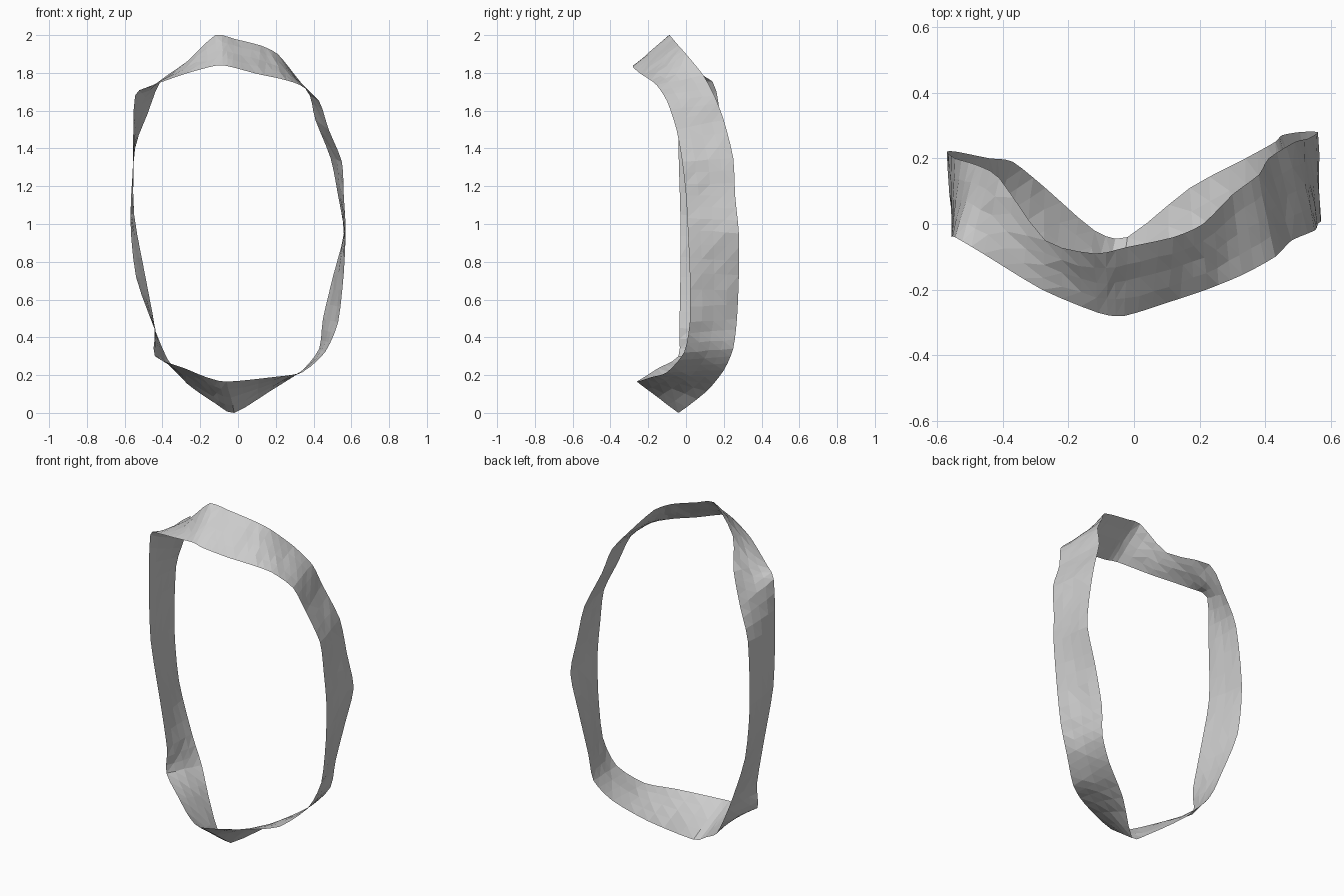
import bpy, bmesh
import random
from mathutils import Vector

if "Cube" in bpy.data.objects:
    bpy.data.objects.remove(bpy.data.objects["Cube"])

random.seed(3)

# Back rim of the band, clockwise from the top peak
BACK = [(-.12, -.09, 2), (-.02, -.07, 1.98), (.12, -.04, 1.945), (.21, 0, 1.9),
        (.3, .09, 1.79), (.38, .15, 1.68), (.41, .2, 1.55), (.49, .25, 1.35),
        (.53, .26, 1.15), (.56, .28, .95), (.505, .28, .73), (.45, .27, .5),
        (.43, .25, .34), (.34, .2, .225), (.17, .11, .115), (-.02, -.04, 0),
        (-.12, -.02, .05), (-.27, .11, .155), (-.37, .19, .28), (-.44, .2, .44),
        (-.54, .22, .72), (-.57, .22, 1.03), (-.545, .2, 1.4), (-.48, .18, 1.58),
        (-.41, .14, 1.755), (-.27, -.05, 1.86)]

# Front rim, station by station opposite the back rim
FRONT = [(-.11, -.27, 1.84), (-.03, -.28, 1.83), (.1, -.24, 1.795), (.22, -.2, 1.77),
         (.33, -.155, 1.735), (.43, -.1, 1.65), (.48, -.05, 1.5), (.55, -.02, 1.33),
         (.56, 0, 1.15), (.57, .01, .97), (.56, .02, .74), (.53, .02, .48),
         (.46, -.01, .32), (.34, -.1, .215), (.19, -.18, .19), (-.06, -.26, .165),
         (-.17, -.22, .19), (-.28, -.15, .235), (-.44, -.04, .3), (-.44, -.035, .45),
         (-.49, -.03, .72), (-.55, -.03, 1.05), (-.555, -.04, 1.4), (-.545, -.04, 1.68),
         (-.46, -.09, 1.73), (-.28, -.2, 1.795)]

STEPS, ROWS, TENSION = 3, 4, .3


def closed_curve(points):
    """Lightly rounded closed curve through the points."""
    p = [Vector(q) for q in points]
    n, out = len(p), []
    for i in range(n):
        a, b, c, d = p[i - 1], p[i], p[(i + 1) % n], p[(i + 2) % n]
        for s in range(STEPS):
            t = s / STEPS
            h = t * t * (3 - 2 * t)
            curve = (b.lerp(c, h) + (c - a) * .5 * t * (1 - t) ** 2
                     - (d - b) * .5 * t * t * (1 - t))
            v = curve.lerp(b.lerp(c, t), TENSION)
            v.z = min(2, max(0, v.z))
            out.append(v)
    return out


# Thin faceted band lofted between the two rims
bm = bmesh.new()
grid = []
for b, f in zip(closed_curve(BACK), closed_curve(FRONT)):
    line = []
    for r in range(ROWS + 1):
        v = f.lerp(b, r / ROWS)
        if 0 < r < ROWS:
            v += Vector([random.uniform(-.003, .003) for _ in range(3)])
        line.append(bm.verts.new(v))
    grid.append(line)
for i, line in enumerate(grid):
    nxt = grid[(i + 1) % len(grid)]
    for r in range(ROWS):
        bm.faces.new((line[r], nxt[r], nxt[r + 1], line[r + 1]))
bmesh.ops.triangulate(bm, faces=bm.faces[:])
bmesh.ops.recalc_face_normals(bm, faces=bm.faces[:])

# Face outwards, away from the loop's centre
mid = Vector((0, 0, 1))
if sum((f.calc_center_median() - mid).dot(f.normal) for f in bm.faces) < 0:
    bmesh.ops.reverse_faces(bm, faces=bm.faces[:])

mesh = bpy.data.meshes.new("curved_band")
bm.to_mesh(mesh)
bm.free()
band = bpy.data.objects.new("curved_band", mesh)
bpy.context.collection.objects.link(band)
